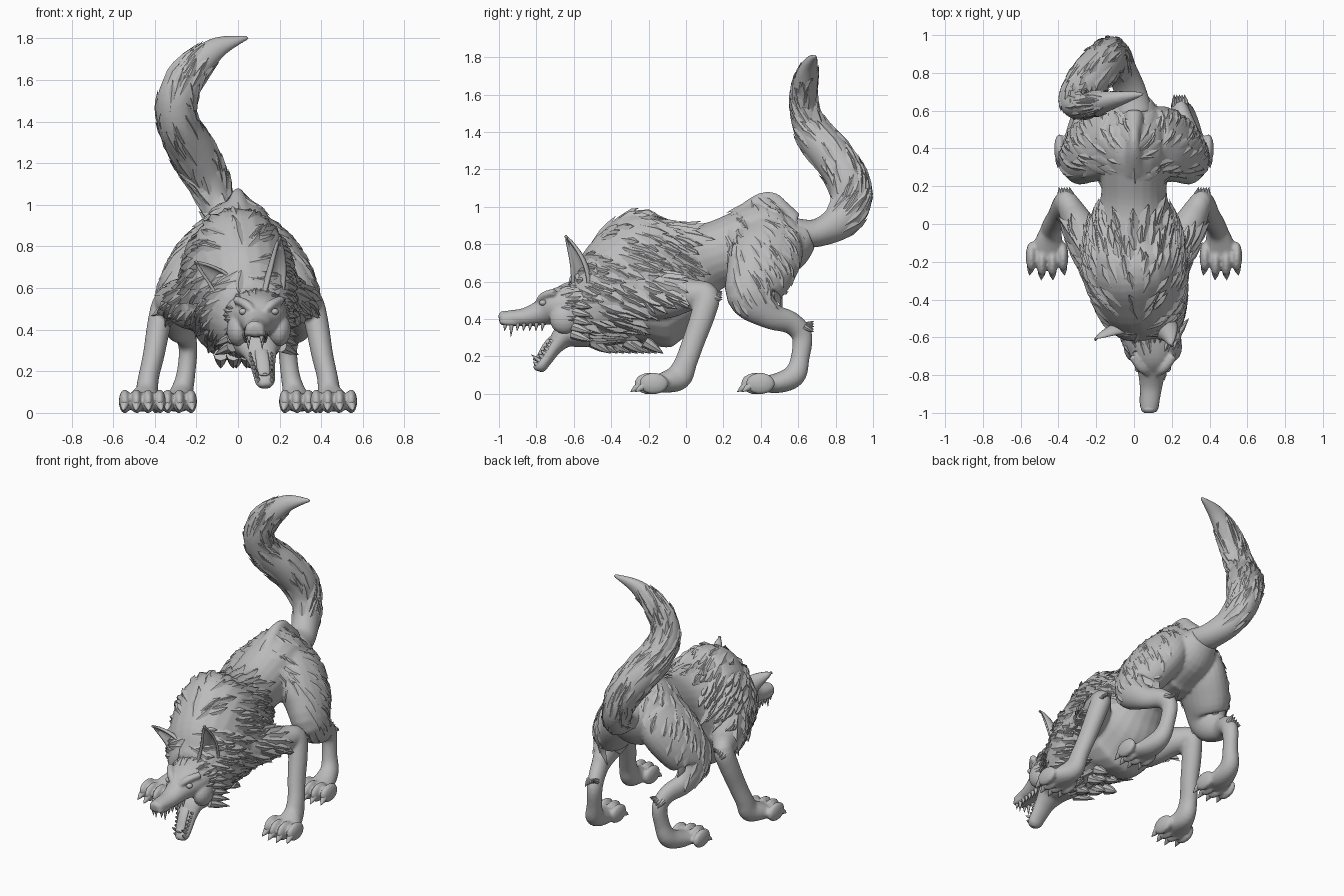
import bpy, bmesh, math, random
from mathutils import Vector, Matrix
from mathutils.bvhtree import BVHTree

random.seed(4)
if "Cube" in bpy.data.objects:
    bpy.data.objects.remove(bpy.data.objects["Cube"])

GREY = (0.5, 0.5, 0.5, 1)
mat = bpy.data.materials.new("plain grey")
mat.use_nodes = True
mat.diffuse_color = GREY
mat.node_tree.nodes["Principled BSDF"].inputs["Base Color"].default_value = GREY


def spline(pts, sub):
    """Catmull-Rom samples through points of any dimension."""
    pts = [Vector(p) for p in pts]
    out = []
    for i in range(len(pts) - 1):
        a, b, c, d = pts[max(i - 1, 0)], pts[i], pts[i + 1], pts[min(i + 2, len(pts) - 1)]
        for k in range(sub):
            t = k / sub
            out.append(b + (c - a) * (t / 2) + (2 * a - 5 * b + 4 * c - d) * (t * t / 2)
                       + (3 * b - a - 3 * c + d) * (t ** 3 / 2))
    return out + [pts[-1]]


def tube(bm, pts, sides=24, sub=5):
    """Closed loft through (x, y, z, radius across x, radius the other way)."""
    pts = spline(pts, sub)
    rings = []
    for i, p in enumerate(pts):
        tangent = (pts[min(i + 1, len(pts) - 1)] - pts[max(i - 1, 0)]).to_3d().normalized()
        across = Vector((1, 0, 0)) - tangent * tangent.x
        across.normalize()
        other = tangent.cross(across)
        ring = []
        for k in range(sides):
            a = math.tau * k / sides
            ring.append(bm.verts.new(Vector(p[:3]) + across * (math.cos(a) * max(p[3], .001))
                                     + other * (math.sin(a) * max(p[4], .001))))
        rings.append(ring)
    for r, s in zip(rings, rings[1:]):
        for k in range(sides):
            bm.faces.new((r[k], r[(k + 1) % sides], s[(k + 1) % sides], s[k]))
    bm.faces.new(rings[0])
    bm.faces.new(rings[-1])


def ball(bm, pos, scale):
    m = Matrix.Translation(pos) @ Matrix.Diagonal((*scale, 1))
    bmesh.ops.create_uvsphere(bm, u_segments=16, v_segments=10, radius=1, matrix=m)


def spike(bm, p, q, r):
    p, q = Vector(p), Vector(q)
    tube(bm, [(*p, r, r), (*p.lerp(q, .5), r * .7, r * .7), (*q, 0, 0)], 8, 2)


def mirrored(pts, s):
    return [(s * p[0], *p[1:]) for p in pts]


def finish(bm, name, voxel=0, smooth=3, angle=60):
    bmesh.ops.recalc_face_normals(bm, faces=bm.faces)
    me = bpy.data.meshes.new(name)
    bm.to_mesh(me)
    bm.free()
    me.materials.append(mat)
    ob = bpy.data.objects.new(name, me)
    bpy.context.collection.objects.link(ob)
    for o in bpy.context.selected_objects:
        o.select_set(False)
    ob.select_set(True)
    bpy.context.view_layer.objects.active = ob
    if voxel:
        m = ob.modifiers.new("fuse", 'REMESH')
        m.mode, m.voxel_size, m.use_smooth_shade = 'VOXEL', voxel, True
        m = ob.modifiers.new("soften", 'SMOOTH')
        m.factor, m.iterations = .5, smooth
    else:
        bpy.ops.object.shade_smooth_by_angle(angle=math.radians(angle))
    return ob


# Torso, limbs and paws fused into one skin
body = bmesh.new()
tube(body, [(.09, -.66, .42, .09, .11), (.08, -.57, .43, .16, .17), (.06, -.48, .47, .21, .22),
            (.03, -.35, .55, .25, .31), (0, -.2, .61, .27, .38), (0, -.06, .65, .255, .325),
            (0, .05, .7, .21, .23), (0, .15, .74, .175, .18), (0, .3, .78, .18, .2),
            (0, .42, .81, .19, .22), (0, .55, .81, .16, .165), (0, .66, .85, .09, .075)])
tube(body, [(0, .26, .95, .06, .03), (0, .38, 1.0, .05, .06), (0, .45, 1.02, .035, .06),
            (0, .5, .98, .045, .06), (0, .58, .92, .05, .05)])
ARM = [(.17, -.24, .56, .1, .17), (.24, -.1, .53, .1, .13), (.31, .03, .53, .08, .085),
       (.355, .11, .52, .06, .07), (.38, .09, .42, .057, .065), (.405, .04, .28, .052, .06),
       (.43, 0, .17, .05, .06), (.44, -.04, .09, .058, .07), (.455, -.12, .06, .08, .055),
       (.46, -.19, .05, .085, .04)]
LEG = [(.09, .47, .87, .1, .15), (.15, .44, .77, .13, .19), (.235, .39, .64, .13, .18),
       (.3, .35, .52, .1, .13), (.3, .45, .42, .06, .075), (.26, .56, .38, .05, .06),
       (.24, .62, .31, .045, .055), (.25, .61, .19, .045, .05), (.27, .58, .1, .055, .06),
       (.285, .5, .06, .07, .055), (.3, .4, .05, .08, .04)]
claws = bmesh.new()
for s in (1, -1):
    for path, paw_x, paw_y in ((ARM, .46, -.21), (LEG, .31, .36)):
        tube(body, mirrored(path, s))
        for i in range(4):
            out = i - 1.5
            x, y = s * (paw_x + out * .056), paw_y + abs(out) * .025
            ball(body, (x, y, .055), (.029, .08, .058))
            spike(claws, (x, y - .05, .045), (x + s * out * .006, y - .1, .01), .022)
for v in body.verts:
    v.co.z = max(v.co.z, 0)
body_ob = finish(body, "body", .01, 2)
finish(claws, "claws")

# Tail
tail = bmesh.new()
TAIL = [(0, .58, .86, .1, .08), (-.02, .7, .86, .085, .075), (-.07, .82, .92, .08, .095),
        (-.11, .88, 1.02, .085, .11), (-.15, .865, 1.14, .105, .11), (-.22, .79, 1.26, .115, .11),
        (-.285, .69, 1.38, .1, .1), (-.295, .635, 1.5, .095, .08), (-.25, .63, 1.61, .09, .068),
        (-.17, .645, 1.7, .07, .058), (-.08, .665, 1.765, .048, .038), (.05, .69, 1.805, .008, .01)]
tube(tail, TAIL)
tail_ob = finish(tail, "tail", .01, 2)

# Skull, muzzle, brows and cheeks
head = bmesh.new()
tube(head, [(.08, -.48, .48, .15, .13), (.09, -.59, .475, .155, .12), (.1, -.69, .465, .125, .1),
            (.095, -.77, .435, .08, .07), (.09, -.86, .41, .06, .05),
            (.083, -.95, .405, .05, .04), (.08, -.985, .402, .044, .036), (.08, -1, .4, .025, .022)])
for s in (1, -1):
    tube(head, [(.1 + s * .02, -.8, .478, .012, .012), (.1 + s * .06, -.765, .522, .024, .02),
                (.1 + s * .11, -.7, .545, .02, .02)], 12)
    ball(head, (.1 + s * .1, -.65, .4), (.055, .08, .08))
    ball(head, (.082 + s * .03, -.93, .385), (.024, .07, .022))
head_ob = finish(head, "head", .008)

# Open lower jaw with tongue
jaw = bmesh.new()
tube(jaw, [(.09, -.53, .34, .13, .09), (.1, -.64, .315, .1, .07), (.115, -.7, .255, .068, .045),
           (.125, -.745, .19, .054, .036), (.13, -.78, .145, .046, .036), (.132, -.79, .122, .025, .025)])
finish(jaw, "lower_jaw", .008, 2)
tongue = bmesh.new()
tube(tongue, [(.1, -.65, .35, .03, .015), (.115, -.74, .275, .032, .014),
              (.125, -.79, .195, .03, .012), (.13, -.815, .185, .012, .006)], 14)
finish(tongue, "tongue")

# Teeth, nose and eyes
teeth = bmesh.new()
eyes = bmesh.new()
for s in (1, -1):
    for i in range(7):
        t = i / 6
        size = .06 if i == 1 else .03
        x, y = .083 + s * (.03 + .02 * t), -.965 + .2 * t
        spike(teeth, (x, y, .38), (x, y - .005, .365 - size), .012)
        x, y, z = .13 - .02 * t + s * (.032 + .02 * t), -.795 + .085 * t, .155 + .12 * t
        spike(teeth, (x, y, z), (x, y - size * .8, z + size * .6), .011)
    ball(eyes, (.1 + s * .076, -.765, .487), (.02, .02, .016))
finish(teeth, "teeth")
finish(eyes, "eyes")
nose = bmesh.new()
ball(nose, (.08, -.978, .42), (.034, .022, .022))
finish(nose, "nose")


# Cupped pointed ears
def ear(name, base, tip, facing, bend):
    bm = bmesh.new()
    base, tip, facing, bend = map(Vector, (base, tip, facing, bend))
    axis = (tip - base).normalized()
    back = -(facing - axis * facing.dot(axis)).normalized()
    side = axis.cross(back)
    rows = []
    for i in range(10):
        t = i / 9
        r = .07 * (1 - t) ** .8 * (1 + .6 * t) + .002
        c = base.lerp(tip, t) + bend * math.sin(math.pi * t)
        rows.append([bm.verts.new(c + side * (r * math.sin(a)) + back * (r * .8 * math.cos(a)))
                     for a in (math.radians(20 * k) for k in range(-5, 6))])
    for r, q in zip(rows, rows[1:]):
        for k in range(10):
            bm.faces.new((r[k], r[k + 1], q[k + 1], q[k]))
    ob = finish(bm, name)
    ob.modifiers.new("thickness", 'SOLIDIFY').thickness = .014


ear("ear_left", (.16, -.56, .54), (.2, -.645, .85), (.7, -.7, 0), (.01, .025, 0))
ear("ear_right", (-.02, -.57, .53), (-.21, -.61, .73), (-.3, -.9, .2), (.02, .02, .01))


# Fur: pointed locks that hug the skin
def lock(bm, tree, pos, normal, flow, length, width, lift):
    flow = (flow - normal * flow.dot(normal)).normalized()
    side = normal.cross(flow)

    def at(f, w, h):
        near, up, _, _ = tree.find_nearest(pos + flow * (f * length) + side * (w * width))
        return bm.verts.new(near + up * h)
    l0, c0, r0 = at(0, -.7, -.004), at(0, 0, .001), at(0, .7, -.004)
    l1, c1, r1 = at(.55, -1, -.002), at(.55, 0, lift), at(.55, 1, -.002)
    tip = at(1, random.uniform(-.5, .5), lift)
    for f in ((l0, c0, c1, l1), (c0, r0, r1, c1), (l1, c1, tip), (c1, r1, tip), (l1, tip, r1)):
        bm.faces.new(f)


def skin(ob):
    return BVHTree.FromObject(ob, bpy.context.evaluated_depsgraph_get())


def grow(bm, tree, centre, ray, flow, size, lift):
    hit, normal, _, _ = tree.ray_cast(centre + ray * 1.2, -ray)
    if hit and not (abs(hit.x) > .26 and -.08 < hit.y < .2):
        k = random.uniform(.7, 1.3)
        lock(bm, tree, hit, normal, flow, size * k, size * .2 * k, lift)


body_skin, tail_skin, head_skin = skin(body_ob), skin(tail_ob), skin(head_ob)
mane, haunch_fur, tail_fur = bmesh.new(), bmesh.new(), bmesh.new()
for i in range(420):
    y = random.uniform(-.6, .0)
    a = random.uniform(-.4, math.pi + .4) if y > -.3 else random.uniform(0, math.tau)
    ray = Vector((math.cos(a), 0, math.sin(a)))
    grow(mane, body_skin, Vector((.03, y, .56 + .15 * (y + .4))), ray,
         Vector((ray.x * .2, 1, -.45)), .14, .016)
for i in range(60):
    a = random.uniform(-.6, math.pi + .6)
    ray = Vector((math.cos(a), 0, math.sin(a)))
    grow(mane, head_skin, Vector((.09, random.uniform(-.7, -.52), .46)), ray,
         Vector((ray.x * .3, 1, 0)), .08, .01)
for i in range(150):
    a = random.uniform(-.5, math.pi + .5)
    ray = Vector((math.cos(a), random.uniform(-.2, .2), math.sin(a))).normalized()
    grow(haunch_fur, body_skin, Vector((0, random.uniform(.22, .55), .68)), ray,
         Vector((0, .55, -1)), .13, .009)
path = spline(TAIL, 16)
for i in range(170):
    k = random.randrange(24, len(path) - 40)
    flow = (path[k + 1] - path[k]).to_3d().normalized()
    ray = flow.cross(Vector([random.gauss(0, 1) for _ in range(3)])).normalized()
    hit, normal, _, _ = tail_skin.ray_cast(path[k].to_3d() + ray * .2, -ray)
    if hit:
        lock(tail_fur, tail_skin, hit, normal, flow, random.uniform(.1, .18), .026, .009)

# Ragged tufts on elbows, hocks, cheeks and throat
for s in (1, -1):
    for i in range(5):
        j = (i - 2) * .014
        spike(mane, (s * (.355 + j), .13, .55 - abs(j)), (s * (.37 + j), .195, .55 - i * .012), .022)
        spike(haunch_fur, (s * (.245 + j), .63, .36), (s * (.24 + j), .685, .39 - i * .015), .018)
        spike(mane, (.09 + s * .12, -.6, .48 - i * .04), (.09 + s * .2, -.5, .46 - i * .045), .03)
for i in range(9):
    x = random.uniform(-.1, .16)
    y = -.5 + i * .035
    spike(mane, (x, y, .28), (x, y + .1, .215), .035)
finish(mane, "mane", angle=40)
finish(haunch_fur, "haunch_fur", angle=40)
finish(tail_fur, "tail_fur", angle=40)
